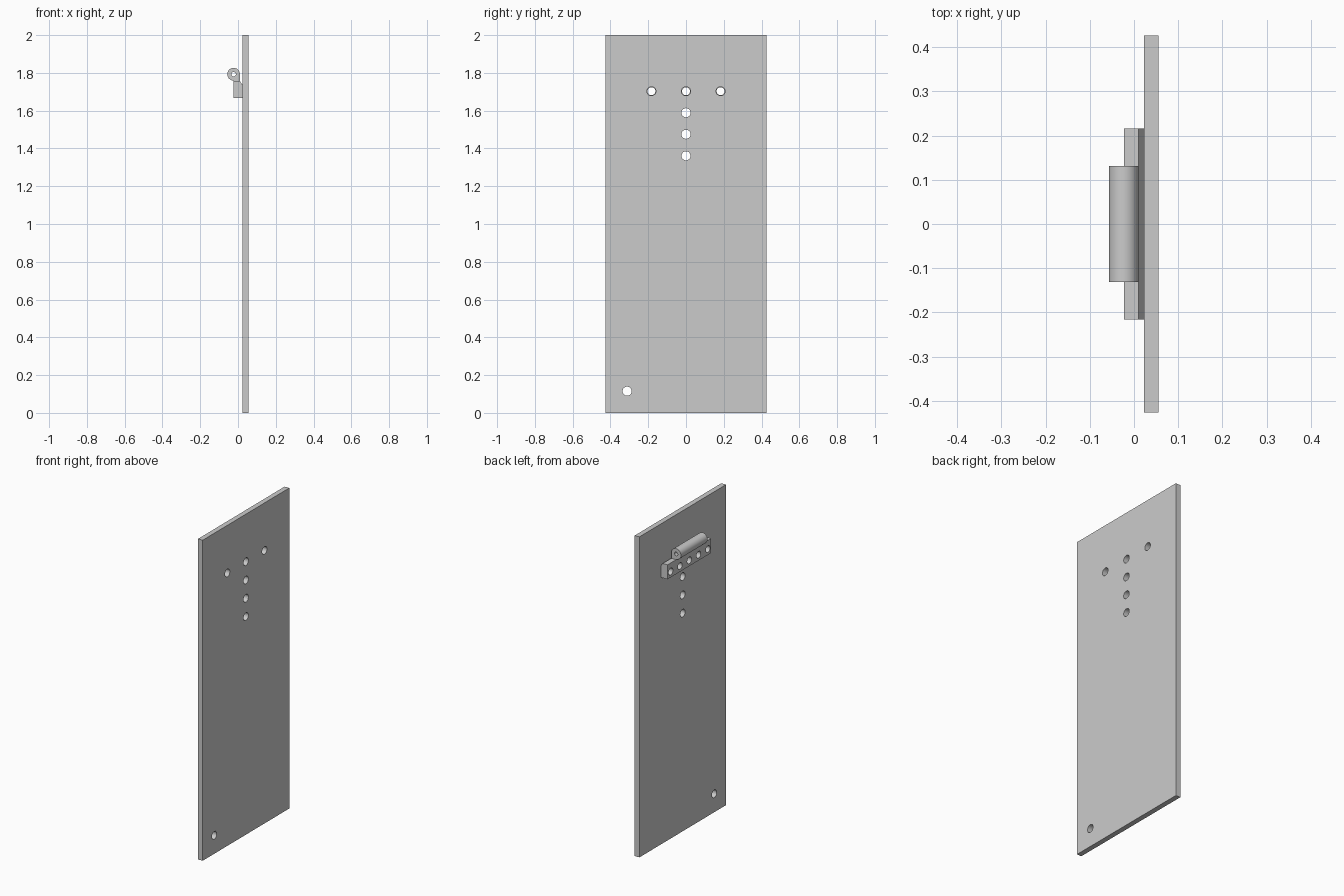
import bpy, bmesh
from math import radians, cos, sin
from mathutils import Vector

old = bpy.data.objects.get("Cube")
if old:
    bpy.data.objects.remove(old, do_unlink=True)

grey = bpy.data.materials.new("plain grey")
grey.use_nodes = True
colour = (0.6, 0.6, 0.6, 1)
grey.diffuse_color = colour
grey.node_tree.nodes["Principled BSDF"].inputs["Base Color"].default_value = colour


def extrude_profile(name, points, half_length):
    """Solid with an x-z outline, extruded evenly along y."""
    bm = bmesh.new()
    face = bm.faces.new([bm.verts.new((x, -half_length, z)) for x, z in points])
    out = bmesh.ops.extrude_face_region(bm, geom=[face])["geom"]
    verts = [v for v in out if isinstance(v, bmesh.types.BMVert)]
    bmesh.ops.translate(bm, verts=verts, vec=(0, 2 * half_length, 0))
    bmesh.ops.recalc_face_normals(bm, faces=bm.faces)
    mesh = bpy.data.meshes.new(name)
    bm.to_mesh(mesh)
    bm.free()
    mesh.materials.append(grey)
    obj = bpy.data.objects.new(name, mesh)
    bpy.context.collection.objects.link(obj)
    return obj


def drill(obj, centres, radius, axis, depth):
    """Cut round through-holes along an axis."""
    bm = bmesh.new()
    turn = Vector((0, 0, 1)).rotation_difference(Vector(axis)).to_matrix().to_4x4()
    for c in centres:
        made = bmesh.ops.create_cone(bm, cap_ends=True, segments=32, radius1=radius,
                                     radius2=radius, depth=depth, matrix=turn)
        bmesh.ops.translate(bm, verts=made["verts"], vec=c)
    mesh = bpy.data.meshes.new("hole_cutter")
    bm.to_mesh(mesh)
    bm.free()
    mesh.materials.append(grey)
    cutter = bpy.data.objects.new("hole_cutter", mesh)
    cutter.hide_render = True
    bpy.context.collection.objects.link(cutter)
    mod = obj.modifiers.new("holes", 'BOOLEAN')
    mod.operation, mod.solver, mod.object = 'DIFFERENCE', 'EXACT', cutter
    bpy.ops.object.select_all(action='DESELECT')
    bpy.context.view_layer.objects.active = obj
    obj.select_set(True)
    bpy.ops.object.modifier_apply(modifier=mod.name)
    bpy.data.objects.remove(cutter, do_unlink=True)
    bpy.ops.object.shade_smooth_by_angle(angle=radians(30))


INNER, OUTER = 0.023, 0.055     # faces of the door panel
ROW = 1.703                     # height of the screw row
PITCH = 0.0915                  # spacing of the bar holes

# Door panel with a T of holes and one in the lower corner
panel = extrude_profile("door_panel", [(INNER, 0), (OUTER, 0), (OUTER, 2), (INNER, 2)], 0.427)
holes = [(0.04, 2 * PITCH * s, ROW) for s in (-1, 1)]
holes += [(0.04, 0, ROW - 0.114 * i) for i in range(4)]
holes.append((0.04, -0.312, 0.115))
drill(panel, holes, 0.024, (1, 0, 0), 0.1)

# Mounting bar, chamfered along its top inner edge
bar = extrude_profile("hinge_bar", [(-INNER, 1.667), (INNER, 1.667), (INNER, 1.737),
                                    (0.01, 1.757), (-INNER, 1.757)], 0.216)
drill(bar, [(0, PITCH * i, ROW) for i in range(-2, 3)], 0.021, (1, 0, 0), 0.2)

# Hinge barrel with a web down to the bar and a pin bore
cx, cz, r = -0.0235, 1.793, 0.0335
outline = [(cx + r * cos(radians(a)), cz + r * sin(radians(a))) for a in range(0, 271, 10)]
outline += [(cx, 1.757), (cx + r, 1.757)]
barrel = extrude_profile("hinge_barrel", outline, 0.131)
drill(barrel, [(cx, 0, cz)], 0.012, (0, 1, 0), 0.4)
